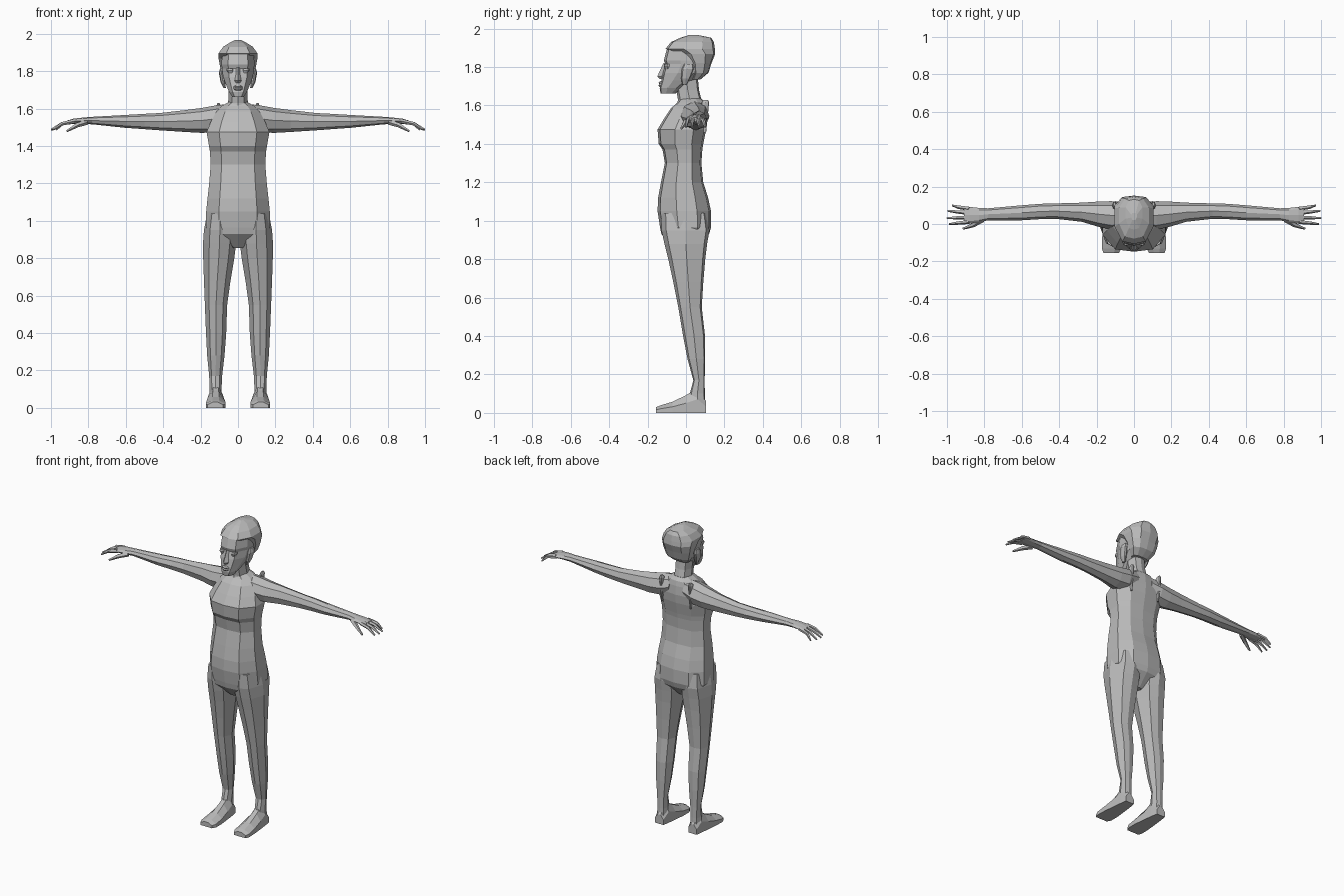
import bpy, bmesh, math
from mathutils import Vector

GREY = bpy.data.materials.new("plain grey")
GREY.diffuse_color = (0.5, 0.5, 0.5, 1)

# Cross-sections in unit form: u = sideways -1..1, v = 0 (front) .. 1 (back)
BODY = [(0, 0), (.6, .05), (1, .36), (1, .74), (.6, .96), (0, 1), (-.6, .96), (-1, .74), (-1, .36), (-.6, .05)]
LIMB = [(0, 0), (.62, .1), (1, .5), (.68, .93), (0, 1), (-.68, .93), (-1, .5), (-.62, .1)]


def loft(name, rings):
    """Skin a closed tube through rings of equal point count."""
    bm = bmesh.new()
    rows = [[bm.verts.new(p) for p in r] for r in rings]
    n = len(rows[0])
    for a, b in zip(rows, rows[1:]):
        for i in range(n):
            j = (i + 1) % n
            bm.faces.new((a[i], a[j], b[j], b[i]))
    bm.faces.new(rows[0])
    bm.faces.new(rows[-1])
    bmesh.ops.recalc_face_normals(bm, faces=bm.faces)
    mesh = bpy.data.meshes.new(name)
    bm.to_mesh(mesh)
    bm.free()
    mesh.materials.append(GREY)
    ob = bpy.data.objects.new(name, mesh)
    bpy.context.collection.objects.link(ob)
    return ob


def upright(name, section, rows, s=1):
    """Vertical loft; rows are (z, x0, x1, y_front, y_back)."""
    loft(name, [[(s * ((x0 + x1) / 2 + u * (x1 - x0) / 2), yf + v * (yb - yf), z)
                 for u, v in section] for z, x0, x1, yf, yb in rows])


def centred(name, section, rows):
    upright(name, section, [(z, -w, w, f, b) for z, w, f, b in rows])


def sideways(name, rows, s, n=8):
    """Loft along x; rows are (x, y_front, y_back, z_low, z_high)."""
    loft(name, [[(s * x, (y0 + y1) / 2 + (y1 - y0) / 2 * math.cos(2 * math.pi * i / n),
                  (z0 + z1) / 2 + (z1 - z0) / 2 * math.sin(2 * math.pi * i / n))
                 for i in range(n)] for x, y0, y1, z0, z1 in rows])


def finger(name, pts, radii, s):
    """Tapered five-sided tube through the points."""
    rings = []
    d = (Vector(pts[-1]) - Vector(pts[0])).normalized()
    side = d.cross(Vector((0, 0, 1))).normalized()
    up = side.cross(d)
    for p, r in zip(pts, radii):
        ring = []
        for i in range(5):
            a = 2 * math.pi * i / 5
            q = Vector(p) + side * r * math.cos(a) + up * r * math.sin(a)
            ring.append((s * q.x, q.y, q.z))
        rings.append(ring)
    loft(name, rings)


# Torso from crotch to collar
centred("torso", BODY, [
    (.855, .03, -.06, .05), (.93, .15, -.128, .12), (.965, .172, -.135, .13), (1.05, .17, -.148, .13),
    (1.12, .163, -.145, .115), (1.2, .154, -.13, .09), (1.3, .146, -.11, .08), (1.37, .15, -.122, .085),
    (1.4, .155, -.142, .09), (1.475, .168, -.148, .105), (1.53, .145, -.115, .11),
    (1.585, .115, -.078, .105), (1.615, .085, -.045, .098), (1.635, .05, -.03, .08)])

# Neck
centred("neck", LIMB, [(1.58, .062, -.05, .09), (1.63, .053, -.042, .08),
                       (1.68, .05, -.05, .068), (1.76, .052, -.06, .06)])

# Head: jaw, face and brow
centred("head", BODY, [
    (1.662, .03, -.132, -.055), (1.69, .048, -.137, -.02), (1.73, .065, -.128, .04),
    (1.77, .08, -.122, .1), (1.815, .086, -.108, .12), (1.835, .088, -.115, .12),
    (1.9, .085, -.098, .12), (1.93, .06, -.06, .1)])

# Hair cap
centred("hair", BODY, [
    (1.735, .055, .02, .075), (1.77, .08, .015, .117), (1.82, .095, .0, .133),
    (1.868, .104, -.045, .152), (1.895, .104, -.106, .15), (1.93, .08, -.078, .145),
    (1.952, .045, -.03, .132), (1.967, .015, .02, .06)])

# Nose wedge and lips
centred("nose", [(0, 0), (1, .6), (.8, 1), (-.8, 1), (-1, .6)], [
    (1.738, .013, -.138, -.11), (1.75, .018, -.15, -.11), (1.78, .012, -.136, -.105), (1.82, .009, -.118, -.095)])
centred("lips", LIMB, [(1.697, .018, -.139, -.11), (1.705, .026, -.144, -.11),
                       (1.711, .027, -.138, -.11), (1.718, .024, -.143, -.11), (1.726, .01, -.136, -.11)])

for side, s in (("left", 1), ("right", -1)):
    # Ear and eyelid
    upright(side + "_ear", LIMB, [(1.71, .065, .078, -.02, .005), (1.74, .068, .093, -.025, .02),
                                  (1.79, .075, .102, -.022, .04), (1.815, .075, .096, -.01, .035)], s)
    upright(side + "_eyelid", LIMB, [(1.79, .025, .055, -.11, -.08), (1.805, .022, .062, -.116, -.08),
                                     (1.815, .025, .06, -.113, -.08)], s)

    # Leg from hip to ankle
    upright(side + "_leg", LIMB, [
        (1.04, .03, .165, -.13, .11), (.95, .012, .182, -.128, .122), (.88, .01, .187, -.112, .11),
        (.8, .02, .186, -.092, .1), (.68, .04, .182, -.066, .09), (.55, .058, .177, -.04, .082),
        (.4, .063, .171, -.015, .099), (.28, .072, .165, .008, .1), (.17, .085, .154, .038, .097),
        (.1, .088, .152, .02, .098), (.03, .085, .155, .02, .1)], s)

    # Foot, lofted from heel to toe
    shape = [(-1, 0), (1, 0), (1, .55), (.35, 1), (-.35, 1), (-1, .55)]
    loft(side + "_foot", [[(s * ((x0 + x1) / 2 + u * (x1 - x0) / 2), y, v * h) for u, v in shape]
                          for y, x0, x1, h in [(.105, .09, .15, .06), (.06, .082, .156, .13),
                                               (0, .075, .163, .092), (-.07, .067, .17, .058),
                                               (-.13, .067, .172, .04), (-.155, .08, .163, .03)]])

    # Arm from shoulder to palm
    sideways(side + "_arm", [
        (.05, -.02, .11, 1.5, 1.625), (.12, -.03, .122, 1.475, 1.617), (.19, -.015, .12, 1.47, 1.604),
        (.28, .012, .114, 1.475, 1.592), (.42, .028, .11, 1.484, 1.576), (.5, .026, .108, 1.49, 1.572),
        (.6, .02, .1, 1.497, 1.566), (.78, .02, .084, 1.516, 1.556), (.83, .008, .086, 1.518, 1.552),
        (.88, .002, .092, 1.518, 1.546), (.91, .008, .09, 1.515, 1.537)], s)

    # Shoulder blade crest
    upright(side + "_shoulder_crest", LIMB, [(1.46, .098, .106, .09, .105), (1.56, .094, .112, .08, .115),
                                             (1.615, .092, .116, .08, .12), (1.629, .098, .11, .092, .115)], s)

    # Fingers and thumb
    for name, y0, y1, tip in (("index", .012, .0, .988), ("middle", .036, .032, 1.0),
                              ("ring", .06, .07, .995), ("little", .082, .1, .972)):
        finger(f"{side}_{name}_finger", [(.88, y0, 1.532), (.94, (y0 + y1) / 2, 1.519), (tip, y1, 1.487)],
               (.012, .010, .005), s)
    finger(side + "_thumb", [(.81, .025, 1.528), (.86, -.005, 1.512), (.915, -.025, 1.48)],
           (.016, .013, .006), s)
